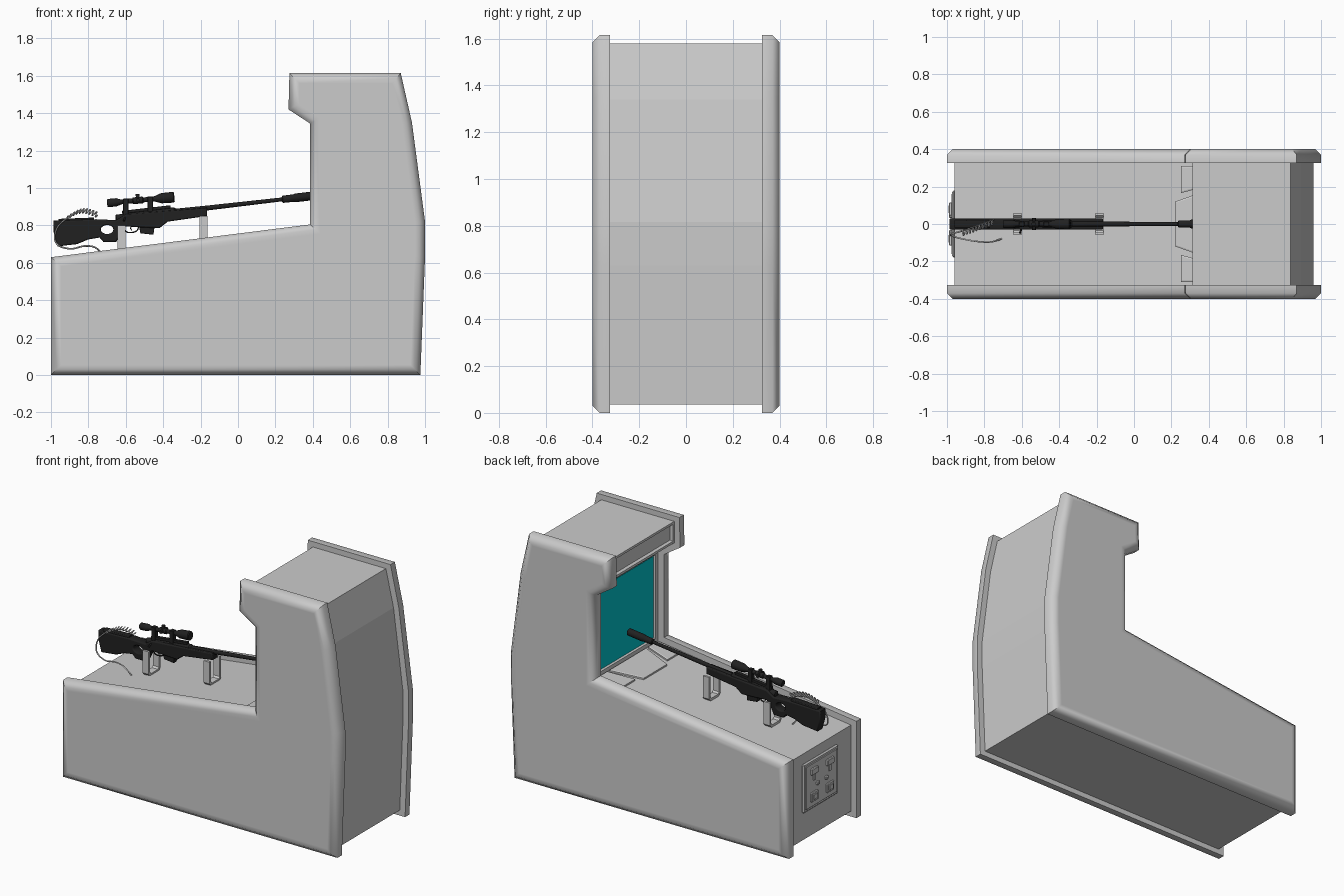
import bpy, bmesh, math
from mathutils import Vector

if "Cube" in bpy.data.objects:
    bpy.data.objects.remove(bpy.data.objects["Cube"])

def material(name, col):
    m = bpy.data.materials.new(name)
    m.diffuse_color = (*col, 1)
    m.use_nodes = True
    m.node_tree.nodes["Principled BSDF"].inputs["Base Color"].default_value = m.diffuse_color
    return m

BLACK = material("black", (0.015, 0.015, 0.015))
TEAL = material("teal", (0.0, 0.55, 0.6))

def finish(ob, mat=None, smooth=None):
    if mat:
        ob.data.materials.append(mat)
    if smooth:
        bpy.ops.object.select_all(action='DESELECT')
        ob.select_set(True)
        bpy.context.view_layer.objects.active = ob
        bpy.ops.object.shade_smooth_by_angle(angle=math.radians(smooth))
    return ob

def loft(name, loops, mat=None, smooth=None, insets=()):
    """Skin matching loops of points and cap the ends; insets = (point, steps) pick a face."""
    bm = bmesh.new()
    rings = [[bm.verts.new(p) for p in lp] for lp in loops]
    n = len(rings[0])
    bm.faces.new(rings[0])
    bm.faces.new(rings[-1])
    for a, b in zip(rings, rings[1:]):
        for i in range(n):
            bm.faces.new((a[i], a[(i + 1) % n], b[(i + 1) % n], b[i]))
    bmesh.ops.recalc_face_normals(bm, faces=bm.faces)
    for point, steps in insets:
        f = min(bm.faces, key=lambda f: (f.calc_center_median() - Vector(point)).length)
        for t, d in steps:
            bmesh.ops.inset_region(bm, faces=[f], thickness=t, depth=d, use_even_offset=True)
    me = bpy.data.meshes.new(name)
    bm.to_mesh(me)
    bm.free()
    ob = bpy.data.objects.new(name, me)
    bpy.context.collection.objects.link(ob)
    return finish(ob, mat, smooth)

def box(name, x, y, z, mat=None, bevel=0):
    rect = [(y[0], z[0]), (y[1], z[0]), (y[1], z[1]), (y[0], z[1])]
    ob = loft(name, [[(xx, *p) for p in rect] for xx in x], mat)
    if bevel:
        b = ob.modifiers.new("bevel", 'BEVEL')
        b.width = bevel
    return ob

def curve_mesh(name, splines, mat, smooth, closed=False, **opts):
    cu = bpy.data.curves.new(name, 'CURVE')
    for k, v in opts.items():
        setattr(cu, k, v)
    for pts in splines:
        s = cu.splines.new('POLY')
        s.points.add(len(pts) - 1)
        for p, c in zip(s.points, pts):
            p.co = (*c, 1)
        s.use_cyclic_u = closed
    ob = bpy.data.objects.new(name, cu)
    bpy.context.collection.objects.link(ob)
    bpy.ops.object.select_all(action='DESELECT')
    ob.select_set(True)
    bpy.context.view_layer.objects.active = ob
    bpy.ops.object.convert(target='MESH')
    ob = bpy.context.object
    ob.data.materials.clear()
    return finish(ob, mat, smooth)

def plate(name, outlines, half, bevel):
    """Side profile in x/z, rounded and extruded symmetrically in y."""
    ob = curve_mesh(name, [[(x, z, 0) for x, z in o] for o in outlines], BLACK, 50, True,
                    dimensions='2D', fill_mode='BOTH', extrude=half - bevel,
                    bevel_depth=bevel, bevel_resolution=1, offset=-bevel)
    ob.rotation_euler.x = math.pi / 2
    return ob

def tube(name, pts, r, mat=None):
    return curve_mesh(name, [pts], mat, 60, dimensions='3D', fill_mode='FULL',
                      bevel_depth=r, bevel_resolution=1, use_fill_caps=True)

def smooth_path(ctrl, steps=8):
    """Catmull-Rom through control points."""
    c = [Vector(p) for p in ctrl]
    c = [c[0]] + c + [c[-1]]
    out = []
    for i in range(1, len(c) - 2):
        p0, p1, p2, p3 = c[i - 1:i + 3]
        for k in range(steps):
            t = k / steps
            out.append(0.5 * (2 * p1 + (p2 - p0) * t + (2 * p0 - 5 * p1 + 4 * p2 - p3) * t * t
                              + (3 * p1 - p0 - 3 * p2 + p3) * t ** 3))
    return out + [c[-1]]

def lathe(name, prof, z0, slope, n=16):
    """Revolve (x, radius) pairs about a line rising along x."""
    ang = [2 * math.pi * i / n for i in range(n)]
    return loft(name, [[(x - slope * r * math.sin(a), r * math.cos(a), z0 + slope * x + r * math.sin(a))
                        for a in ang] for x, r in prof], BLACK, 40)

# Side panels with chamfered outer rim
side = [(-1, 0), (0.975, 0), (1, 0.63), (1, 0.82), (0.93, 1.35), (0.87, 1.615), (0.275, 1.615),
        (0.27, 1.42), (0.385, 1.345), (0.385, 0.805), (-1, 0.63)]
for s, label in ((-1, "front"), (1, "back")):
    centre = sum((Vector((x, s * 0.37, z)) for x, z in side), Vector()) / len(side)
    loft(label + "_side_panel", [[(x, s * y, z) for x, z in side] for y in (0.325, 0.37)],
         smooth=50, insets=[(centre, [(0.03, 0.03), (0.025, 0)])])

# Cabinet body with recessed screen bay and marquee
body = [(-0.96, 0.035), (0.937, 0.035), (0.96, 0.63), (0.96, 0.815), (0.892, 1.34), (0.837, 1.58),
        (0.312, 1.58), (0.312, 1.44), (0.43, 1.365), (0.43, 0.77), (-0.96, 0.595)]
loft("cabinet_body", [[(x, y, z) for x, z in body] for y in (-0.325, 0.325)],
     insets=[((0.43, 0, 1.07), [(0.025, 0), (0.008, -0.015)]),
             ((0.312, 0, 1.51), [(0.015, 0), (0.008, -0.015)])])
box("screen", (0.438, 0.45), (-0.292, 0.292), (0.803, 1.332), TEAL)

def deck(x):
    return 0.595 + 0.126 * (x + 0.96)

# Raised pads on the deck in front of the screen
pads = {"centre_pad": [(0.22, -0.12), (0.42, -0.19), (0.42, 0.19), (0.22, 0.12)],
        "front_speaker_pad": [(0.25, -0.31), (0.42, -0.31), (0.42, -0.21), (0.25, -0.165)],
        "back_speaker_pad": [(0.25, 0.31), (0.42, 0.31), (0.42, 0.21), (0.25, 0.165)]}
for name, pts in pads.items():
    loft(name, [[(x, y, deck(x) + h) for x, y in pts] for h in (-0.005, 0.01)],
         insets=[((0.33, sum(p[1] for p in pts) / 4, deck(0.33) + 0.01), [(0.008, 0.003)])])

# Coin door on the player end
box("coin_door", (-0.972, -0.955), (-0.18, 0.18), (0.21, 0.53), bevel=0.008)
box("coin_door_inner", (-0.977, -0.965), (-0.16, 0.16), (0.23, 0.51), bevel=0.003)
for s, label in ((-1, "right"), (1, "left")):
    y = s * 0.08
    box(label + "_coin_slot", (-0.99, -0.97), (y - 0.035, y + 0.035), (0.44, 0.48), bevel=0.004)
    box(label + "_slot_stem", (-0.985, -0.97), (y - 0.01, y + 0.01), (0.40, 0.44))
    box(label + "_coin_return", (-0.988, -0.97), (y - 0.035, y + 0.035), (0.265, 0.325), bevel=0.004)
    box(label + "_return_flap", (-0.993, -0.98), (y - 0.02, y + 0.02), (0.28, 0.31))
    box(label + "_lock", (-0.99, -0.97), (s * 0.045 - 0.012, s * 0.045 + 0.012), (0.355, 0.379), bevel=0.005)

# U-shaped rifle rests
for x, top, label in ((-0.623, 0.80, "rear"), (-0.185, 0.85, "fore")):
    z = deck(x) - 0.004
    half = [(0.035, 0.017), (0.045, 0.028), (0.045, top - z), (0.06, top - z), (0.06, 0.02), (0.04, 0)]
    u = half + [(-y, h) for y, h in reversed(half)]
    loft(label + "_rifle_rest", [[(xx, y, z + h) for y, h in u] for xx in (x - 0.022, x + 0.022)])

# Rifle stock with thumbhole
stock = [(-0.987, 0.825), (-0.985, 0.76), (-0.965, 0.688), (-0.86, 0.70), (-0.80, 0.725), (-0.74, 0.735),
         (-0.72, 0.712), (-0.65, 0.712), (-0.63, 0.755), (-0.60, 0.795), (-0.53, 0.79), (-0.42, 0.785),
         (-0.375, 0.82), (-0.165, 0.85), (-0.165, 0.895), (-0.60, 0.86), (-0.65, 0.828), (-0.76, 0.833)]
hole = [(-0.70 + 0.034 * math.cos(a), 0.778 + 0.024 * math.sin(a))
        for a in (2 * math.pi * i / 14 for i in range(14))]
plate("rifle_stock", [stock, hole], 0.03, 0.007)
plate("magazine", [[(-0.53, 0.80), (-0.522, 0.758), (-0.452, 0.75), (-0.445, 0.80)]], 0.018, 0.004)
plate("cheek_rest", [[(-0.96, 0.835), (-0.96, 0.81), (-0.77, 0.815), (-0.77, 0.842)]], 0.022, 0.006)
tube("trigger_guard", smooth_path([(-0.61, 0, 0.80), (-0.60, 0, 0.768), (-0.57, 0, 0.762),
                                   (-0.54, 0, 0.772), (-0.53, 0, 0.80)], 4), 0.004, BLACK)
tube("trigger", [(-0.57, 0, 0.80), (-0.575, 0, 0.785), (-0.568, 0, 0.773)], 0.003, BLACK)

# Receiver, barrel and suppressor share one sloping axis
AX, SL = 0.912, 0.115
lathe("receiver", [(-0.655, 0.012), (-0.65, 0.02), (-0.34, 0.024), (-0.33, 0.015)], AX, SL)
lathe("barrel", [(-0.36, 0.016), (-0.16, 0.013), (0.26, 0.010)], AX, SL, 12)
lathe("suppressor", [(0.235, 0.013), (0.24, 0.019), (0.30, 0.02), (0.305, 0.023), (0.41, 0.023),
                     (0.415, 0.015)], AX, SL)
tube("bolt_handle", [(-0.60, 0, 0.845), (-0.605, -0.035, 0.84), (-0.61, -0.048, 0.825)], 0.005, BLACK)
plate("scope_rail", [[(-0.62, 0.862), (-0.62, 0.878), (-0.36, 0.908), (-0.36, 0.892)]], 0.012, 0.002)

# Telescopic sight
SZ, SS = 0.982, 0.09
lathe("scope", [(-0.70, 0.018), (-0.695, 0.022), (-0.65, 0.022), (-0.625, 0.013), (-0.565, 0.013),
                (-0.56, 0.018), (-0.51, 0.018), (-0.505, 0.013), (-0.45, 0.013), (-0.41, 0.027),
                (-0.345, 0.029), (-0.34, 0.024)], SZ, SS)
for i, x in enumerate((-0.60, -0.47)):
    box(f"scope_mount_{i}", (x - 0.015, x + 0.015), (-0.015, 0.015), (AX + SL * x, SZ + SS * x + 0.016),
        BLACK, 0.003)
tube("scope_top_turret", [(-0.535, 0, 0.935), (-0.537, 0, 0.968)], 0.012, BLACK)
tube("scope_side_turret", [(-0.535, -0.032, 0.935), (-0.535, 0.032, 0.935)], 0.011, BLACK)

# Coiled lead arching over the stock
coil = []
for i in range(161):
    t = i / 160
    a = 2 * math.pi * 10 * t
    coil.append((-0.92 + 0.17 * t + 0.008 * math.sin(a), -0.05 + 0.06 * t + 0.013 * math.cos(a),
                 0.835 + 0.02 * t + 0.032 * math.sin(math.pi * t) + 0.012 * math.sin(a)))
tube("coiled_cable", coil, 0.0035)
# Loose lead down to the deck
tube("loose_cable", smooth_path([(-0.92, -0.037, 0.835), (-0.965, -0.05, 0.79), (-0.98, -0.06, 0.73),
                                 (-0.955, -0.07, 0.69), (-0.89, -0.085, 0.675), (-0.82, -0.095, 0.69),
                                 (-0.76, -0.095, 0.68), (-0.71, -0.08, deck(-0.71))]), 0.0045)
